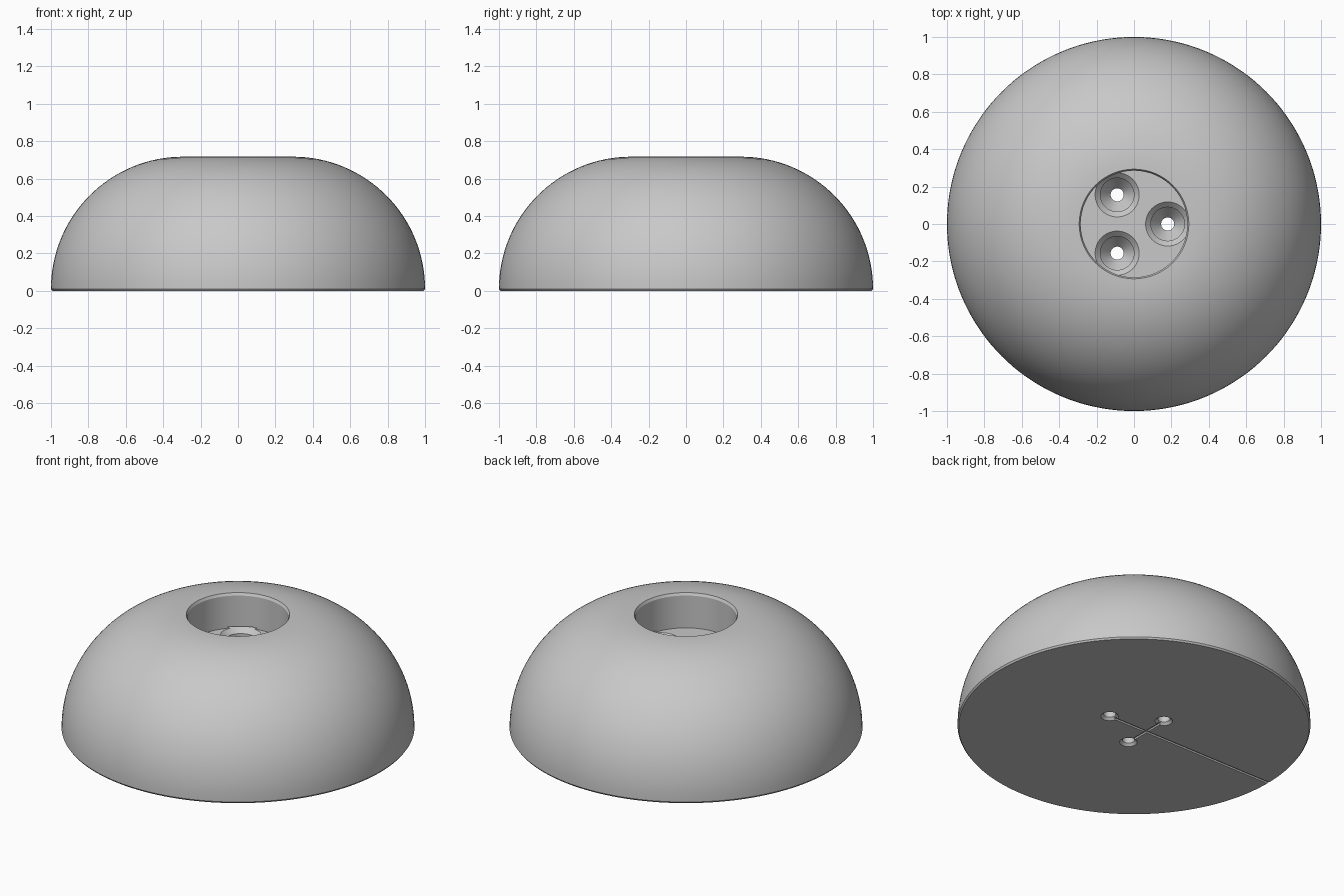
import bpy, bmesh
from math import sin, cos, pi, tau, radians
from mathutils import Matrix

cube = bpy.data.objects.get("Cube")
if cube:
    bpy.data.objects.remove(cube, do_unlink=True)

grey = bpy.data.materials.new("plain grey")
grey.use_nodes = True
colour = (0.58, 0.58, 0.58, 1)
grey.diffuse_color = colour
grey.node_tree.nodes["Principled BSDF"].inputs["Base Color"].default_value = colour


def add_object(name, bm):
    bmesh.ops.recalc_face_normals(bm, faces=bm.faces)
    mesh = bpy.data.meshes.new(name)
    bm.to_mesh(mesh)
    bm.free()
    mesh.materials.append(grey)
    obj = bpy.data.objects.new(name, mesh)
    bpy.context.collection.objects.link(obj)
    return obj


def lathe(name, profile, steps, x=0, y=0):
    """Turn an (r, z) profile that starts and ends on the axis."""
    bm = bmesh.new()
    verts = [bm.verts.new((r, 0, z)) for r, z in profile]
    edges = [bm.edges.new(pair) for pair in zip(verts, verts[1:])]
    bmesh.ops.spin(bm, geom=verts + edges, cent=(0, 0, 0), axis=(0, 0, 1),
                   angle=tau, steps=steps)
    bmesh.ops.remove_doubles(bm, verts=bm.verts, dist=1e-5)
    bmesh.ops.translate(bm, verts=bm.verts, vec=(x, y, 0))
    return add_object(name, bm)


def box(name, low, high):
    bm = bmesh.new()
    bmesh.ops.create_cube(bm, size=1)
    size = [b - a for a, b in zip(low, high)]
    mid = [(a + b) / 2 for a, b in zip(low, high)]
    bm.transform(Matrix.Translation(mid) @ Matrix.Diagonal((*size, 1)))
    return add_object(name, bm)


# Rounded dome with a chamfered foot and a round pocket in the top
top, floor, round_r, foot = 0.717, 0.50, 0.707, 0.01
arc = [((1 - round_r) + round_r * cos(a), foot + round_r * sin(a))
       for a in (i / 32 * pi / 2 for i in range(33))]
dome_profile = [(0, 0), (0.993, 0)] + arc + [
    (0.285, top - 0.015), (0.285, floor), (0, floor)]
dome = lathe("dome", dome_profile, 144)

# Countersunk screw holes, chamfered at both ends
hole_profile = [(0, -0.02), (0.07, -0.02), (0.035, 0.015), (0.035, 0.38),
                (0.09, 0.45), (0.09, 0.472), (0.128, 0.51), (0, 0.51)]
cutters = []
for i in range(3):
    a = radians(120 * i)
    cutters.append(lathe("screw_hole", hole_profile, 48, 0.18 * cos(a), 0.18 * sin(a)))

# Thin grooves across the underside
w, depth = 0.008, 0.01
cutters.append(box("long_groove", (-1.1, -w, -0.1), (0.18, w, depth)))
cutters.append(box("cross_groove", (-0.09 - w, -0.156, -0.1), (-0.09 + w, 0.156, depth)))

# Cut every hole and groove, then drop the cutters
bpy.context.view_layer.objects.active = dome
for cutter in cutters:
    cutter.hide_render = True
    cut = dome.modifiers.new("cut", "BOOLEAN")
    cut.operation = "DIFFERENCE"
    cut.solver = "EXACT"
    cut.object = cutter
    bpy.ops.object.modifier_apply(modifier=cut.name)
    bpy.data.objects.remove(cutter, do_unlink=True)

bpy.ops.object.select_all(action="DESELECT")
dome.select_set(True)
bpy.ops.object.shade_smooth_by_angle(angle=radians(25))
